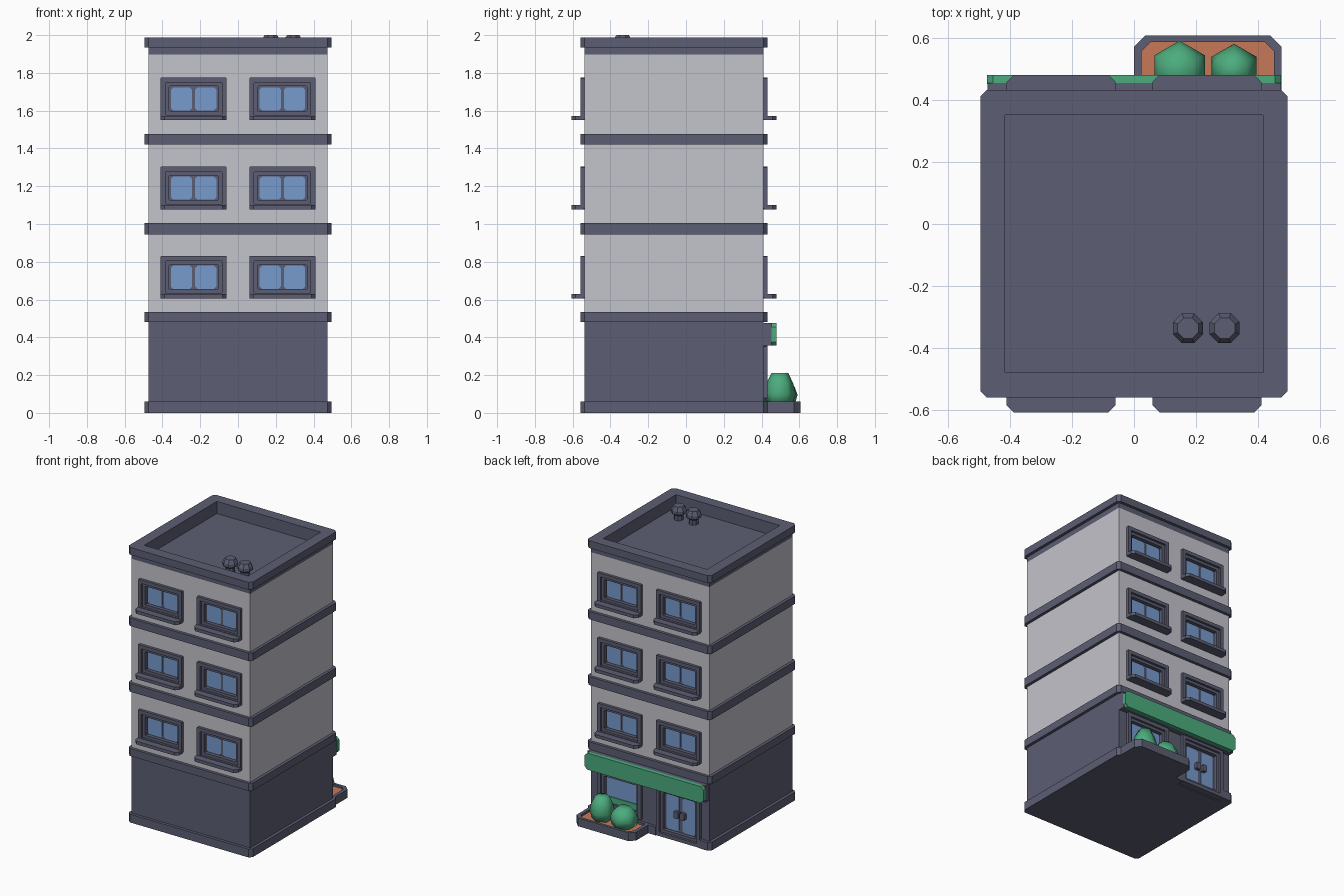
import bpy, bmesh, math
from mathutils import Vector

if "Cube" in bpy.data.objects:
    bpy.data.objects.remove(bpy.data.objects["Cube"])

YC = -0.0635            # building square is centred here in y
BODY, SLAB = 0.474, 0.495


def material(name, rgb):
    m = bpy.data.materials.new(name)
    lin = [((c / 255 + 0.055) / 1.055) ** 2.4 for c in rgb]
    m.diffuse_color = (*lin, 1)
    m.use_nodes = True
    m.node_tree.nodes["Principled BSDF"].inputs["Base Color"].default_value = m.diffuse_color
    return m


SLATE = material("slate", (92, 94, 115))
WALL = material("light wall", (196, 195, 204))
GLASS = material("blue glass", (119, 155, 206))
GREEN = material("leaf green", (76, 172, 126))
SOIL = material("orange soil", (198, 120, 88))


def loft(name, loops, mat, cap_start=True, smooth=False):
    """Skin a list of equal-length point loops; the last loop is always capped."""
    bm = bmesh.new()
    rings = [[bm.verts.new((p[0], p[1] + YC, p[2])) for p in lp] for lp in loops]
    n = len(rings[0])
    for a, b in zip(rings, rings[1:]):
        for i in range(n):
            j = (i + 1) % n
            bm.faces.new((a[i], a[j], b[j], b[i]))
    bm.faces.new(rings[-1])
    if cap_start:
        bm.faces.new(rings[0][::-1])
    bmesh.ops.recalc_face_normals(bm, faces=bm.faces)
    for f in bm.faces:
        f.smooth = smooth
    me = bpy.data.meshes.new(name)
    bm.to_mesh(me)
    bm.free()
    me.materials.append(mat)
    ob = bpy.data.objects.new(name, me)
    bpy.context.collection.objects.link(ob)
    return ob


def outline(u, v, hu, hv, c=0.0):
    """Rectangle, with cut corners when c > 0."""
    if c == 0:
        return [(u - hu, v - hv), (u + hu, v - hv), (u + hu, v + hv), (u - hu, v + hv)]
    return [(u - hu + c, v - hv), (u + hu - c, v - hv), (u + hu, v - hv + c), (u + hu, v + hv - c),
            (u + hu - c, v + hv), (u - hu + c, v + hv), (u - hu, v + hv - c), (u - hu, v - hv + c)]


def flat(pts, z):
    return [(x, y, z) for x, y in pts]


def upright(pts, y):
    return [(x, y, z) for x, z in pts]


def slab(name, pts, z0, z1, mat=SLATE):
    return loft(name, [flat(pts, z0), flat(pts, z1)], mat)


def plate(name, pts, y0, y1, mat):
    return loft(name, [upright(pts, y0), upright(pts, y1)], mat)


def cut(ob, boxes):
    """Cut boxes (x, z, half width, half height, y0, y1) out of an object."""
    for x, z, hw, hh, y0, y1 in boxes:
        tool = plate("cutter", outline(x, z, hw, hh), y0, y1, SLATE)
        tool.hide_render = True
        mod = ob.modifiers.new("opening", 'BOOLEAN')
        mod.operation, mod.solver, mod.object = 'DIFFERENCE', 'EXACT', tool
        bpy.context.view_layer.objects.active = ob
        bpy.ops.object.modifier_apply(modifier=mod.name)
        bpy.data.objects.remove(tool)
    for s in ob.data.polygons:
        s.material_index = 0


def frame(name, s, x, z, W, H):
    """Stepped frame around a recessed panel."""
    steps = [(0, -0.028), (0, 0.02), (0.026, 0.02), (0.026, 0.004), (0.046, 0.004), (0.046, -0.022)]
    loft(name, [upright(outline(x, z, W - i, H - i, 0.004), s * (BODY + d)) for i, d in steps],
         SLATE, cap_start=False)


def pane(name, s, x, z, hw, hh, mat=GLASS):
    plate(name, outline(x, z, hw, hh, 0.012), s * (BODY - 0.024), s * (BODY - 0.017), mat)


# walls, ground floor and base
upper = slab("upper_walls", outline(0, 0, BODY, BODY), 0.50, 1.897, WALL)
ground = slab("ground_floor", outline(0, 0, BODY, BODY), 0.03, 0.51)
base = slab("base_slab", outline(0, 0, SLAB, SLAB, 0.021), 0, 0.06)

# floor bands
for i, (z0, z1) in enumerate([(0.48, 0.535), (0.945, 1.005), (1.42, 1.477)]):
    slab(f"floor_band_{i}", outline(0, 0, SLAB, SLAB, 0.021), z0, z1)

# parapet with sunken roof
body8 = outline(0, 0, BODY, BODY, 0.0005)
cap8 = outline(0, 0, SLAB, SLAB, 0.021)
in8 = outline(0, 0, 0.415, 0.415, 0.0005)
loft("roof_parapet", [flat(body8, 1.897), flat(body8, 1.935), flat(cap8, 1.935),
                      flat(cap8, 1.988), flat(in8, 1.988), flat(in8, 1.90)], SLATE, cap_start=False)

# windows on front and back
holes = []
W, H = 0.175, 0.1125
for s, side in ((-1, "front"), (1, "back")):
    for k in range(3):
        z = 0.719 + 0.472 * k
        for x in (-0.235, 0.235):
            tag = f"{side}_{k}_{'left' if x < 0 else 'right'}"
            holes.append((x, z, W - 0.015, H - 0.015, s * 0.44, s * 0.6))
            frame("window_frame_" + tag, s, x, z, W, H)
            for dx in (-0.064, 0.064):
                pane("window_pane_" + tag, s, x + dx, z - 0.001, 0.056, 0.061)
            slab("window_sill_" + tag, outline(x, s * 0.50, W, 0.0435, 0.022),
                 z - H - 0.001, z - H + 0.022)
cut(upper, holes)

# shop front on the back: door and display window
door, shop = (-0.235, 0.182, 0.175, 0.18), (0.235, 0.215, 0.175, 0.14)
cut(ground, [(x, z, w - 0.015, h - 0.015, 0.44, 0.6) for x, z, w, h in (door, shop)]
    + [(-0.235, 0.03, 0.16, 0.06, 0.44, 0.6)])
cut(base, [(-0.235, 0.03, 0.175, 0.1, 0.44, 0.6)])
frame("door_frame", 1, *door)
frame("shop_window_frame", 1, *shop)
for dx in (-0.064, 0.064):
    pane("door_pane", 1, door[0] + dx, 0.18, 0.05, 0.125)
    plate("door_handle", outline(door[0] + dx * 0.4, 0.18, 0.018, 0.025, 0.006), 0.45, 0.482, SLATE)
pane("shop_window_pane", 1, 0.235, 0.215, 0.125, 0.09)
plate("shop_window_green_strip", outline(0.235, 0.142, 0.122, 0.022), 0.45, 0.464, GREEN)

# fascia box with green front board
plate("fascia_box", outline(0, 0.416, 0.472, 0.06), 0.46, 0.517, SLATE)
plate("fascia_board", outline(0, 0.416, 0.474, 0.06, 0.02), 0.515, 0.543, GREEN)

# planter with soil
outer = outline(0.2375, 0.56, 0.2375, 0.11, 0.036)
inner = outline(0.2375, 0.56, 0.213, 0.09, 0.03)
loft("planter", [flat(outer, 0), flat(outer, 0.06), flat(inner, 0.06), flat(inner, 0.035)], SLATE)
slab("planter_soil", inner, 0.03, 0.045, SOIL)


def turned(name, x, y, n, turn, profile, mat, smooth):
    ring = [(math.cos(turn + math.tau * i / n), math.sin(turn + math.tau * i / n)) for i in range(n)]
    return loft(name, [[(x + r * c, y + r * q, z) for c, q in ring] for r, z in profile],
                mat, smooth=smooth)


# bushes, six sided
turned("bush_tall", 0.322, 0.56, 6, math.pi / 2,
       [(0.065, 0.04), (0.084, 0.10), (0.072, 0.155), (0.045, 0.21)], GREEN, True)
turned("bush_low", 0.147, 0.56, 6, math.pi / 2,
       [(0.078, 0.04), (0.094, 0.095), (0.08, 0.135), (0.048, 0.172)], GREEN, True)

# roof vents, eight sided
for x in (0.174, 0.292):
    turned("roof_vent", x, -0.272, 8, math.pi / 8,
           [(0.032, 1.89), (0.032, 1.935), (0.052, 1.95), (0.052, 1.972), (0.036, 2.0)], SLATE, False)
